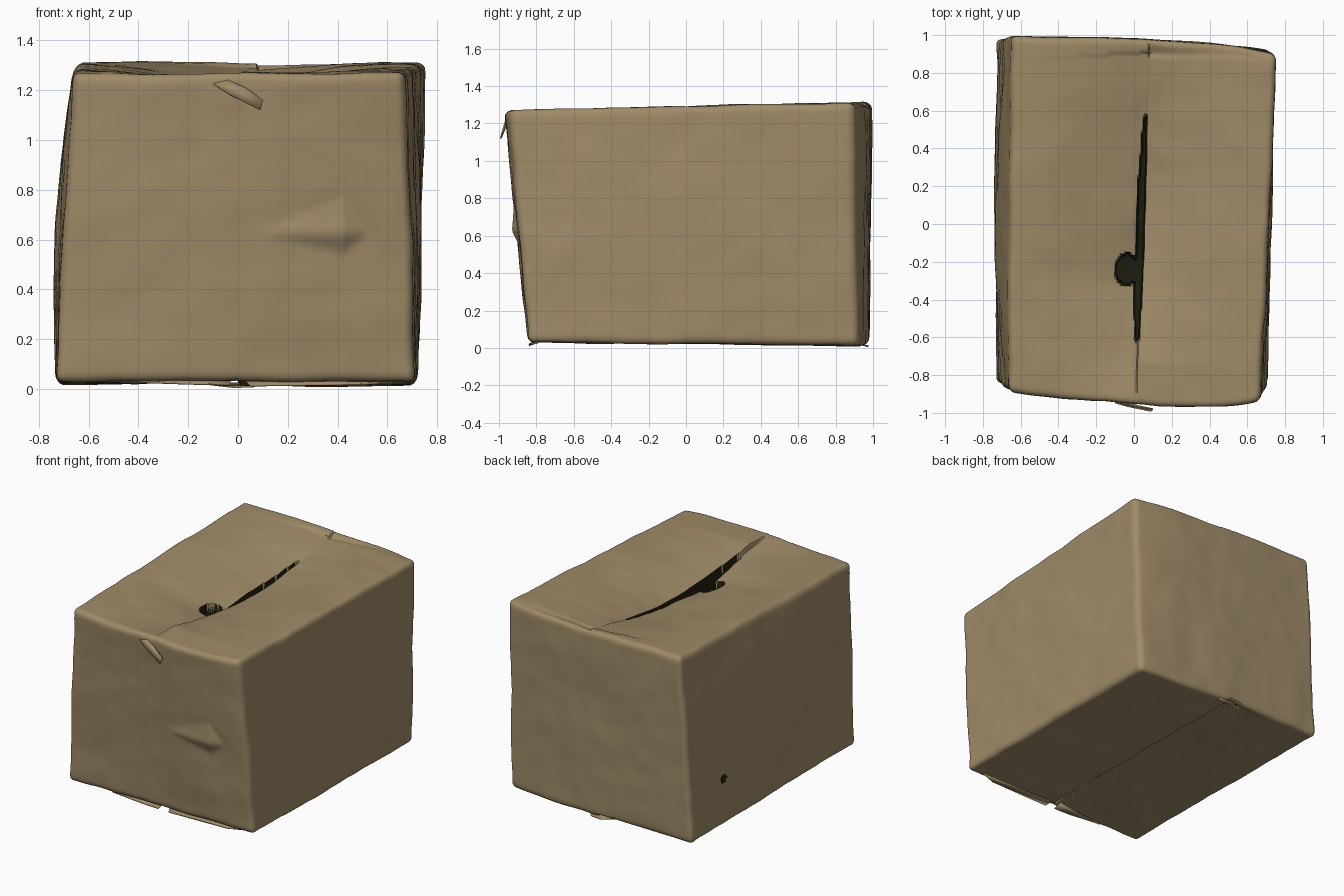
import bpy, bmesh, math
from mathutils import Vector, noise

if "Cube" in bpy.data.objects:
    bpy.data.objects.remove(bpy.data.objects["Cube"])


def material(name, rgb):
    m = bpy.data.materials.new(name)
    m.diffuse_color = (*rgb, 1)
    m.use_nodes = True
    m.node_tree.nodes["Principled BSDF"].inputs["Base Color"].default_value = m.diffuse_color
    return m


CARD = material("cardboard brown", (0.345, 0.258, 0.138))
DARK = material("dark opening", (0.013, 0.013, 0.005))

N = (180, 150, 64)                  # lattice cells per axis
H = Vector((0.72, 0.95, 0.63))      # nominal half size
R = 0.035                           # edge rounding
# leaning corners of the box, keyed by side signs
CORNER = {
    (-1, -1, -1): (-0.73, -0.84, 0.03), (1, -1, -1): (0.715, -0.84, 0.03),
    (-1, 1, -1): (-0.73, 0.985, 0.015), (1, 1, -1): (0.72, 0.915, 0.012),
    (-1, -1, 1): (-0.665, -0.885, 1.265), (1, -1, 1): (0.67, -0.93, 1.27),
    (-1, 1, 1): (-0.65, 0.995, 1.32), (1, 1, 1): (0.755, 0.89, 1.312),
}


def clamp(v, a, b):
    return max(a, min(b, v))


def lerp_table(y, table):
    for (a, va), (b, vb) in zip(table, table[1:]):
        if a <= y <= b:
            return va + (vb - va) * (y - a) / (b - a)
    return table[0][1] if y < table[0][0] else table[-1][1]


def seam(y):
    return lerp_table(y, [(-0.8, 0.015), (-0.6, 0.025), (-0.3, 0.048), (0.3, 0.065), (0.85, 0.075)])


def slit_left(y):
    return lerp_table(y, [(-0.6, 0.012), (-0.4, 0.002), (-0.2, 0.01), (0.2, 0.022), (0.45, 0.045), (0.56, 0.06)])


def is_open(x, y):
    # gap between the top flaps, and the torn hole beside it
    slit = -0.59 < y < 0.55 and slit_left(y) < x < seam(y)
    hole = x < 0.02 and ((x + 0.035) / 0.065) ** 2 + ((y + 0.23) / 0.08) ** 2 < 1
    return slit or hole


def hump(y, centre, half):
    return math.cos(clamp((y - centre) / half, -1, 1) * math.pi / 2)


def shape(u):
    """Map a unit cube point to the crumpled box; returns position and dark flag."""
    q = Vector([a * h for a, h in zip(u, H)])
    inner = Vector([clamp(a, R - h, h - R) for a, h in zip(q, H)])
    q = inner + (q - inner).normalized() * R
    u = [a / h for a, h in zip(q, H)]
    p = Vector((0, 0, 0))
    for s, c in CORNER.items():
        w = 1
        for k in range(3):
            w *= (1 + s[k] * u[k]) / 2
        p += w * Vector(c)
    x, y, z = p
    bx, by, bz = (max(0, math.cos(a * math.pi / 2)) for a in u)
    # bulging walls
    p.x += (-0.04 if u[0] < 0 else 0.012) * by * bz * abs(u[0])
    if u[1] < 0:
        side = 0.038 + 0.03 * clamp(0.5 + x / 0.3, 0, 1)
        p.y += side * bx ** 0.5 * u[1] * (0.5 + 0.45 * u[2])
    else:
        p.y += 0.04 * bx ** 0.6 * u[1] * (0.7 + 0.2 * u[2]) * (1 + 0.6 * u[0])
    dark = False
    fade = clamp((1 - abs(u[0])) / 0.08, 0, 1) * clamp((1 - abs(u[1])) / 0.08, 0, 1)
    if u[2] > 0.98:
        # top flaps sag towards the seam, the left deepest at the hole
        if x < seam(y):
            ramp = clamp((x + 0.62) / 0.66, 0, 1) ** 1.5
            sag = 0.10 * hump(y, 0.05, 0.88) + 0.035 * math.exp(-((y + 0.23) / 0.2) ** 2)
            p.z -= fade * ramp * (sag + (0.01 if y < 0.87 else 0))
        else:
            ramp = clamp(1 - (x - 0.05) / 0.6, 0, 1) ** 1.7
            p.z -= fade * 0.11 * ramp * hump(y, 0.15, 0.85)
            p.z -= 0.012 * fade * clamp((y - 0.84) / 0.03, 0, 1)
        if is_open(x, y):
            dark = True
            p.z -= 0.06
    elif u[2] < -0.98:
        # bottom flaps meeting at a middle seam
        if x < 0:
            p.z += fade * 0.045 * clamp(1 + x / 0.4, 0, 1) * (0.6 + 0.4 * u[1])
        if abs(x) < 0.008:
            p.z += 0.015 * fade
    if u[1] < -0.97:
        # crease across the front
        dx = (x - 0.42) / 0.1 if x > 0.42 else (0.42 - x) / 0.36
        dz = (z - 0.62) / 0.15 if z > 0.62 else (0.62 - z) / 0.08
        p.y -= 0.032 * max(0, 1 - dx - dz)
    if u[0] < -0.99 and ((y - 0.62) / 0.033) ** 2 + ((z - 0.35) / 0.028) ** 2 < 1:
        dark = True                 # puncture in the left wall
        p.x += 0.005
    # gentle crumpling
    p += 0.009 * noise.noise_vector(p * 2.6) + 0.004 * noise.noise_vector(p * 7)
    p.z = max(p.z, 0.0)
    return p, dark


# box body with all six walls
bm = bmesh.new()
verts, flags = {}, {}


def vert(key):
    if key not in verts:
        p, dark = shape([2 * k / n - 1 for k, n in zip(key, N)])
        verts[key] = bm.verts.new(p)
        flags[key] = dark
    return verts[key]


for a in range(3):
    b, c = (a + 1) % 3, (a + 2) % 3
    for s in (0, N[a]):
        for i in range(N[b]):
            for j in range(N[c]):
                keys = []
                for di, dj in ((0, 0), (1, 0), (1, 1), (0, 1)):
                    k = [0, 0, 0]
                    k[a], k[b], k[c] = s, i + di, j + dj
                    keys.append(tuple(k))
                if s == 0:
                    keys.reverse()
                f = bm.faces.new([vert(k) for k in keys])
                f.material_index = 1 if sum(flags[k] for k in keys) >= 2 else 0


def finish(bm, name):
    me = bpy.data.meshes.new(name)
    bm.to_mesh(me)
    bm.free()
    me.materials.append(CARD)
    me.materials.append(DARK)
    ob = bpy.data.objects.new(name, me)
    bpy.context.collection.objects.link(ob)
    bpy.ops.object.select_all(action='DESELECT')
    ob.select_set(True)
    bpy.context.view_layer.objects.active = ob
    bpy.ops.object.shade_smooth_by_angle(angle=math.radians(38))
    return ob


finish(bm, "box_body")


def tab(name, pts):
    """Small torn or folded piece of card."""
    bm = bmesh.new()
    bm.faces.new([bm.verts.new(p) for p in pts])
    bmesh.ops.triangulate(bm, faces=bm.faces[:])
    ob = finish(bm, name)
    m = ob.modifiers.new("thickness", 'SOLIDIFY')
    m.thickness = 0.008
    m.offset = 0


# torn piece hanging on the front, loose flap ends underneath
tab("front_tear", [(-0.1, -0.945, 1.225), (-0.03, -0.965, 1.18), (0.09, -0.99, 1.12),
                   (0.1, -0.98, 1.16), (0.03, -0.965, 1.21), (-0.04, -0.945, 1.24)])
tab("bottom_front_lip_left", [(-0.4, -0.82, 0.028), (-0.15, -0.838, 0.02), (-0.03, -0.84, 0.018), (-0.03, -0.78, 0.035)])
tab("bottom_front_lip_right", [(0.03, -0.79, 0.03), (0.05, -0.84, 0.014), (0.5, -0.835, 0.02), (0.62, -0.8, 0.026)])
tab("bottom_back_lip", [(-0.12, 0.93, 0.02), (-0.02, 0.975, 0.008), (0.06, 0.97, 0.01), (0.1, 0.92, 0.025)])
